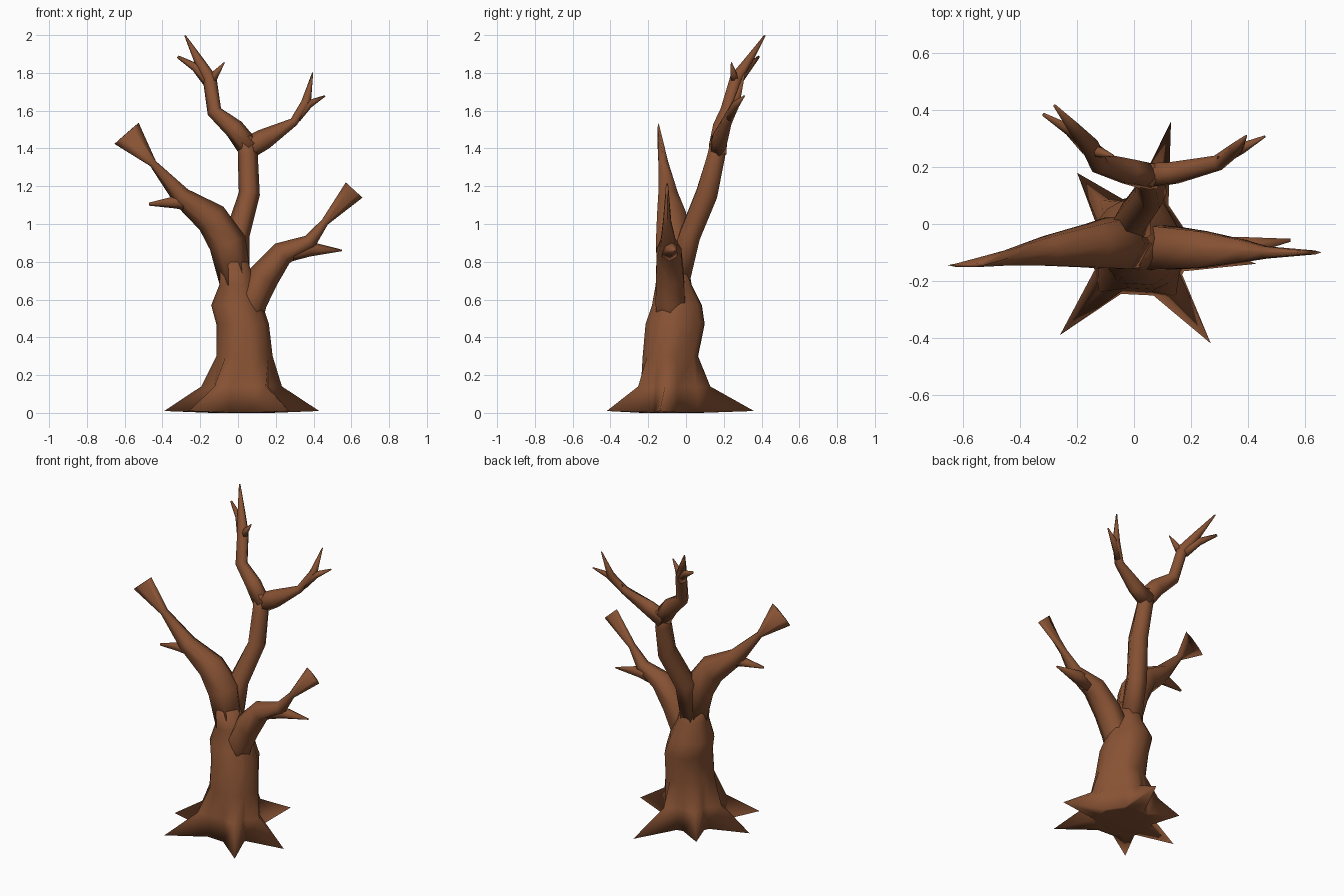
import bpy, bmesh, math
from mathutils import Vector

bark = bpy.data.materials.new("brown_bark")
bark.diffuse_color = (0.245, 0.085, 0.034, 1)


def loft(name, rings):
    """Closed smooth skin over a list of rings."""
    bm = bmesh.new()
    rows = [[bm.verts.new(p) for p in r] for r in rings]
    n = len(rows[0])
    for a, b in zip(rows, rows[1:]):
        for i in range(n):
            j = (i + 1) % n
            bm.faces.new((a[i], a[j], b[j], b[i]))
    bm.faces.new(rows[0][::-1])
    bm.faces.new(rows[-1])
    bmesh.ops.recalc_face_normals(bm, faces=bm.faces)
    me = bpy.data.meshes.new(name)
    bm.to_mesh(me)
    bm.free()
    me.materials.append(bark)
    for p in me.polygons:
        p.use_smooth = True
    ob = bpy.data.objects.new(name, me)
    bpy.context.collection.objects.link(ob)
    return ob


def limb(name, path, sides=6):
    """Tapered tube; each path point is x, y, z, in-plane radius, depth radius."""
    pts = [Vector(p[:3]) for p in path]
    rings = []
    for k, p in enumerate(path):
        t = (pts[min(k + 1, len(pts) - 1)] - pts[max(k - 1, 0)]).normalized()
        u = t.cross(Vector((0, 1, 0))).normalized()
        v = u.cross(t)
        rings.append([pts[k] + u * p[3] * math.cos(a) + v * p[4] * math.sin(a)
                      for a in (math.tau * i / sides for i in range(sides))])
    return loft(name, rings)


# Trunk with a star of roots: three columns of points per root
root_tips = [(.43, -.14), (.13, .36), (-.2, .18), (-.39, -.1), (-.26, -.39), (.27, -.42)]
base = Vector((.02, -.08))
columns = []  # (angle, ground radius, flare radius, tip height)
for tip in root_tips:
    d = Vector(tip) - base
    a = math.atan2(d.y, d.x)
    columns += [(a - .36, .178, .165, .003), (a, d.length, .215, .01), (a + .36, .178, .165, .003)]
rings = [[(base.x + .16 * math.cos(c[0]), base.y + .16 * math.sin(c[0]), 0) for c in columns],
         [(base.x + c[1] * math.cos(c[0]), base.y + c[1] * math.sin(c[0]), c[3]) for c in columns],
         [(base.x + c[2] * math.cos(c[0]), base.y + c[2] * math.sin(c[0]), .14) for c in columns]]
for cx, cy, z, rx, ry in [(.035, -.085, .3, .15, .15), (.025, -.06, .47, .14, .16),
                          (-.005, -.05, .57, .137, .135), (-.003, -.067, .68, .095, .097),
                          (-.025, -.075, .8, .08, .085)]:
    rings.append([(cx + rx * math.cos(c[0]), cy + ry * math.sin(c[0]), z) for c in columns])
loft("trunk_and_roots", rings)

# Left branch with a broken flared end and a stub
limb("left_branch", [(-.01, -.072, .68, .085, .09), (-.055, -.068, .9, .1, .105),
                     (-.14, -.077, 1.03, .088, .088), (-.3, -.095, 1.145, .052, .06),
                     (-.45, -.12, 1.32, .02, .03), (-.59, -.145, 1.48, .085, .008)])
limb("left_stub", [(-.25, -.1, 1.115, .05, .05), (-.33, -.11, 1.115, .033, .035),
                   (-.47, -.13, 1.105, .008, .008)])

# Right branch with a broken flared end and a stub
limb("right_branch", [(.03, -.08, .42, .08, .08), (.07, -.083, .59, .085, .09),
                      (.135, -.085, .72, .083, .085),
                      (.235, -.09, .845, .064, .075), (.38, -.095, .905, .04, .045),
                      (.46, -.1, 1.01, .02, .025), (.615, -.1, 1.18, .06, .008)])
limb("right_stub", [(.27, -.09, .85, .05, .05), (.38, -.08, .868, .04, .04),
                    (.55, -.057, .86, .004, .006)])

# Upper trunk leaning back
limb("upper_trunk", [(-.01, -.05, .7, .07, .08), (-.005, .02, .94, .066, .064),
                     (.06, .11, 1.16, .056, .066), (.052, .16, 1.36, .053, .054),
                     (.045, .175, 1.46, .045, .045)])

# Upper left fork and its twigs
limb("upper_left_fork", [(.06, .165, 1.4, .06, .05), (-.02, .185, 1.505, .053, .048),
                         (-.125, .215, 1.595, .039, .038), (-.15, .265, 1.77, .037, .036),
                         (-.21, .335, 1.87, .025, .022), (-.28, .417, 1.997, .004, .005)])
limb("upper_left_twig", [(-.16, .27, 1.76, .033, .03), (-.225, .33, 1.83, .023, .02),
                         (-.318, .385, 1.885, .008, .006)])
limb("upper_left_spur", [(-.14, .26, 1.76, .025, .025), (-.115, .25, 1.8, .018, .018),
                         (-.072, .24, 1.855, .003, .003)])

# Upper right fork and its twigs
limb("upper_right_fork", [(.04, .17, 1.395, .06, .05), (.14, .18, 1.45, .055, .043),
                          (.295, .215, 1.54, .023, .03), (.36, .265, 1.64, .027, .022),
                          (.395, .31, 1.8, .003, .004)])
limb("upper_right_twig", [(.31, .23, 1.56, .024, .022), (.375, .265, 1.635, .022, .02),
                          (.46, .308, 1.678, .004, .004)])
